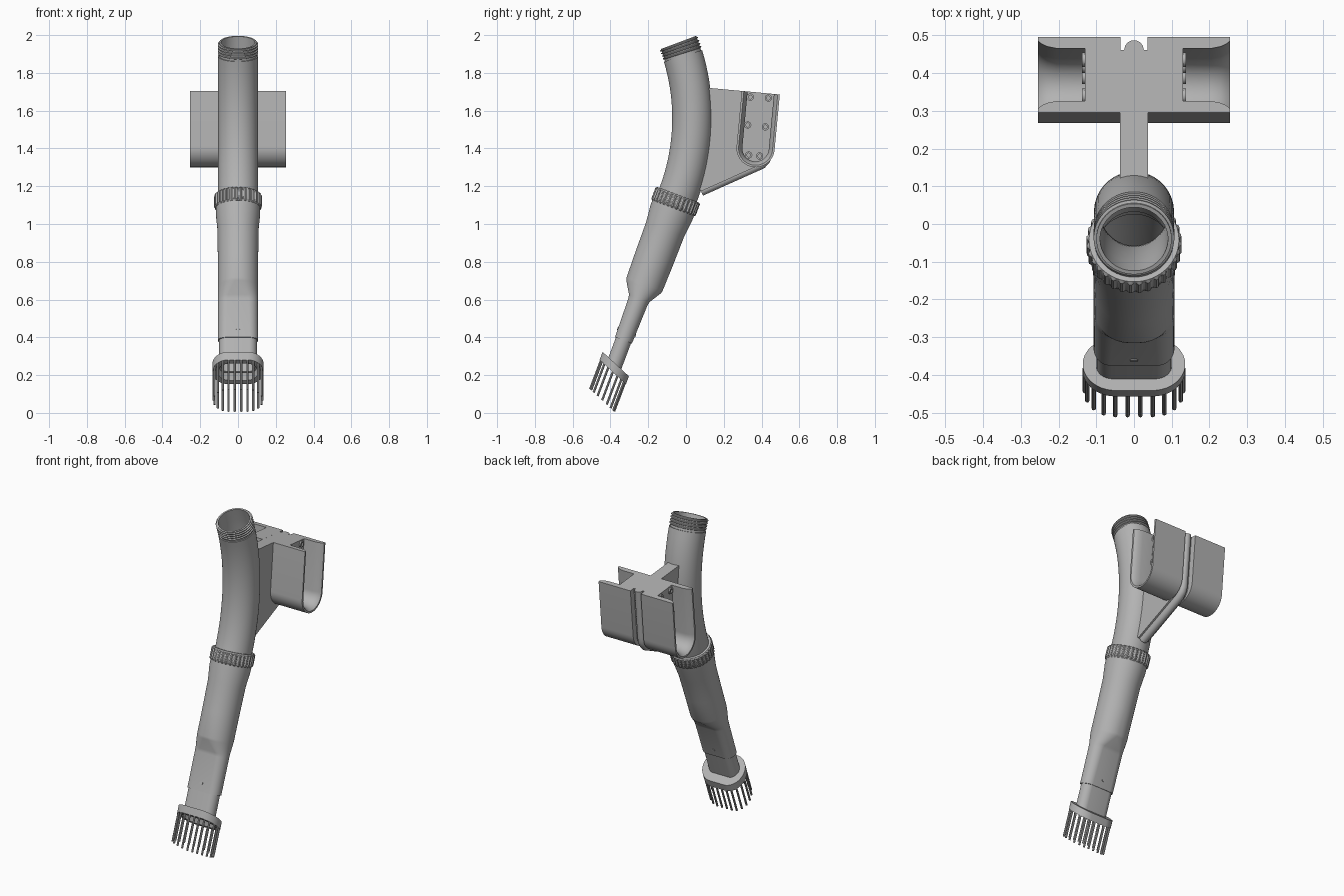
import bpy, bmesh, math
from mathutils import Vector, Matrix

if "Cube" in bpy.data.objects:
    bpy.data.objects.remove(bpy.data.objects["Cube"], do_unlink=True)

grey = bpy.data.materials.new("plain grey")
grey.use_nodes = True
grey.diffuse_color = (0.45, 0.45, 0.45, 1)
grey.node_tree.nodes["Principled BSDF"].inputs["Base Color"].default_value = (0.45, 0.45, 0.45, 1)

TILT = math.radians(20.6)      # lean of the lower wand
BEND = 1.14                    # bend radius of the upper tube
MID_Y, MID_Z = 0.033, 1.56     # middle of the bend
N = 48


def finish(name, bm):
    bmesh.ops.recalc_face_normals(bm, faces=bm.faces)
    mesh = bpy.data.meshes.new(name)
    bm.to_mesh(mesh)
    bm.free()
    mesh.materials.append(grey)
    obj = bpy.data.objects.new(name, mesh)
    bpy.context.collection.objects.link(obj)
    bpy.ops.object.select_all(action="DESELECT")
    obj.select_set(True)
    bpy.context.view_layer.objects.active = obj
    bpy.ops.object.shade_smooth_by_angle(angle=math.radians(30))
    return obj


def skin(bm, rings, wrap=True, loop=False):
    """Join rings of points with quads; loop joins the last ring to the first."""
    vr = [[bm.verts.new(p) for p in r] for r in rings]
    pairs = list(zip(vr, vr[1:])) + ([(vr[-1], vr[0])] if loop else [])
    for a, b in pairs:
        for i in range(len(a) if wrap else len(a) - 1):
            j = (i + 1) % len(a)
            bm.faces.new((a[i], a[j], b[j], b[i]))
    return vr


def bend_point(t, r):
    """Point (y, z) on the bend at angle t and radius r."""
    return MID_Y - BEND + r * math.cos(t), MID_Z - r * math.sin(t)


def bend_ring(t, r):
    pts = []
    for i in range(N):
        a = 2 * math.pi * (i + 0.5) / N
        pts.append((r * math.cos(a), *bend_point(t, BEND + r * math.sin(a))))
    return pts


OY, OZ = bend_point(TILT, BEND)


def wand_point(x, u, s):
    """Wand frame: u across the wand toward the back, s down its axis."""
    c, k = math.cos(TILT), math.sin(TILT)
    return Vector((x, OY + u * c - s * k, OZ - u * k - s * c))


def wand_ring(s, hw, hd, shear=0, shift=0):
    """Stadium section of half width hw and half depth hd."""
    pts = []
    for i in range(N):
        a = 2 * math.pi * (i + 0.5) / N
        x = math.copysign(hw - hd, math.cos(a)) + hd * math.cos(a)
        u = shift + hd * math.sin(a)
        pts.append(wand_point(x, u, s + shear * u))
    return pts


# Curved upper tube, hollow, with screw threads at its mouth
rings = [bend_ring(-TILT, 0.1)]
for k in range(4):
    for ds, r in ((0.005, 0.1), (0.008, 0.107), (0.012, 0.107), (0.015, 0.1)):
        rings.append(bend_ring(-TILT + (k * 0.016 + ds) / BEND, r))
start, end = -TILT + 0.075 / BEND, TILT + 0.03 / BEND
arc = [start + (end - start) * i / 20 for i in range(21)]
rings.append(bend_ring(start, 0.1))
rings += [bend_ring(t, 0.106) for t in arc]
rings += [bend_ring(t, 0.09) for t in reversed(arc)]
rings.append(bend_ring(-TILT, 0.09))
bm = bmesh.new()
skin(bm, rings, loop=True)
finish("upper_tube", bm)

# Ribbed collar nut
def nut_ring(s, r, rib):
    n = 128
    out = []
    for i in range(n):
        a = 2 * math.pi * i / n
        q = r + (rib if (i // 2) % 2 else 0)
        out.append(wand_point(q * math.cos(a), q * math.sin(a), s))
    return out

bm = bmesh.new()
skin(bm, [nut_ring(0.005, 0.1, 0), nut_ring(0.005, 0.119, 0), nut_ring(0.012, 0.121, 0.005),
          nut_ring(0.074, 0.121, 0.005), nut_ring(0.08, 0.119, 0), nut_ring(0.08, 0.1, 0)], loop=True)
finish("collar_nut", bm)

# Lower wand: round at the top, flattened toward the bottom
wand = [(0.02, 0.118, 0.118), (0.11, 0.118, 0.118), (0.2, 0.107, 0.108), (0.36, 0.107, 0.106),
        (0.51, 0.107, 0.102), (0.525, 0.107, 0.098), (0.59, 0.107, 0.058), (0.61, 0.107, 0.054),
        (0.828, 0.107, 0.048)]
bm = bmesh.new()
skin(bm, [wand_ring(*w) for w in wand] +
     [wand_ring(s, w - 0.012, d - 0.012) for s, w, d in reversed(wand)], loop=True)
finish("lower_wand", bm)

# Latch pin through the flat end of the wand
bm = bmesh.new()
pin = [[wand_point(0.011 * math.cos(i * math.pi / 8), u, 0.78 + 0.008 * math.sin(i * math.pi / 8))
        for i in range(16)] for u in (-0.052, 0.052)]
for ring in skin(bm, pin):
    bm.faces.new(ring)
finish("latch_pin", bm)

# Brush neck and slanted brush flange
SLANT, FLANGE = 0.41, 0.957
bm = bmesh.new()
skin(bm, [wand_ring(0.78, 0.1, 0.043), wand_ring(FLANGE + 0.02, 0.1, 0.043, SLANT),
          wand_ring(FLANGE + 0.02, 0.09, 0.034, SLANT), wand_ring(0.78, 0.09, 0.034)], loop=True)
finish("brush_neck", bm)

bm = bmesh.new()
skin(bm, [wand_ring(FLANGE + ds, w, d, SLANT, 0.006) for ds, w, d in
          ((0, 0.095, 0.04), (0, 0.136, 0.088), (0.045, 0.136, 0.088),
           (0.045, 0.106, 0.06), (0.012, 0.1, 0.05))], loop=True)
finish("brush_flange", bm)

# Bristles around the flange
spots = [(x, u) for x in (-0.017, 0.017) for u in (-0.08, 0.08)]
for k in range(9):
    a = math.pi * (k / 8 - 0.5)
    spots += [(m * (0.05 + 0.08 * math.cos(a)), 0.08 * math.sin(a)) for m in (-1, 1)]
bm = bmesh.new()
LENGTH = 0.175
for x, u in spots:
    u += 0.006
    place = wand_point(x, u, FLANGE + SLANT * u + 0.03 + LENGTH / 2)
    bmesh.ops.create_cone(bm, cap_ends=True, segments=8, radius1=0.006, radius2=0.006, depth=LENGTH,
                          matrix=Matrix.Translation(place) @ Matrix.Rotation(-TILT, 4, "X"))
finish("bristles", bm)


# Holder bracket frame: p toward the back, q up
def holder(p, q):
    c, k = math.cos(0.094), math.sin(0.094)
    return 0.396 + p * c + q * k, 1.695 - p * k + q * c


DEPTH = 0.295

def u_profile(x, r):
    pq = [(-r, 0)]
    for i in range(25):
        a = math.pi * (1 + i / 24)
        pq.append((r * math.cos(a), -DEPTH + r * math.sin(a)))
    pq.append((r, 0))
    return [(x, *holder(p, q)) for p, q in pq]


# U-shaped cradles, solid near the middle, flared pocket at each end
bm = bmesh.new()
vr = skin(bm, [u_profile(x, r) for x, r in ((0.036, 0.101), (0.255, 0.101), (0.255, 0.09), (0.245, 0.082),
                                            (0.23, 0.075), (0.205, 0.07), (0.13, 0.07))], wrap=False)
bm.faces.new(vr[0])
bm.faces.new(vr[-1])
bm.faces.new([r[0] for r in vr] + [r[-1] for r in reversed(vr)])
cradle = finish("holder_cradles", bm)
cradle.modifiers.new("Mirror", "MIRROR")

# Screw bosses on the pocket walls
bm = bmesh.new()
for y, z in ((0.34, 1.672), (0.436, 1.667), (0.327, 1.524), (0.42, 1.514), (0.332, 1.365), (0.39, 1.36)):
    skin(bm, [[(x, y + r * math.cos(i * math.pi / 10), z + r * math.sin(i * math.pi / 10))
               for i in range(20)] for x, r in ((0.128, 0.019), (0.138, 0.019), (0.138, 0.01), (0.128, 0.01))],
         loop=True)
screws = finish("screw_bosses", bm)
screws.modifiers.new("Mirror", "MIRROR")

# Fin joining the tube and the cradles
edge = [holder(0.066, 0)]
for deg, r in ((0, 0.066), (-15, 0.068), (-30, 0.074), (-45, 0.082), (-64, 0.091)):
    a = math.radians(deg)
    edge.append(holder(r * math.cos(a), -DEPTH + r * math.sin(a)))
edge.append(bend_point(0.315, BEND + 0.108))
front = [bend_point(0.31 - 0.44 * i / 10, BEND + 0.098) for i in range(11)]
bm = bmesh.new()
for ring in skin(bm, [[(x, *p) for p in edge + front] for x in (-0.037, 0.037)]):
    bm.faces.new(ring)
finish("bracket_fin", bm)

# Rounded bead along the rear and lower edge of the fin
curve = bpy.data.curves.new("fin_bead", "CURVE")
curve.dimensions = "3D"
curve.bevel_depth = 0.026
curve.bevel_resolution = 5
curve.use_fill_caps = True
spline = curve.splines.new("POLY")
spline.points.add(len(edge) - 1)
for pt, (y, z) in zip(spline.points, edge):
    pt.co = (0, y, z, 1)
curve.materials.append(grey)
bpy.context.collection.objects.link(bpy.data.objects.new("fin_bead", curve))
